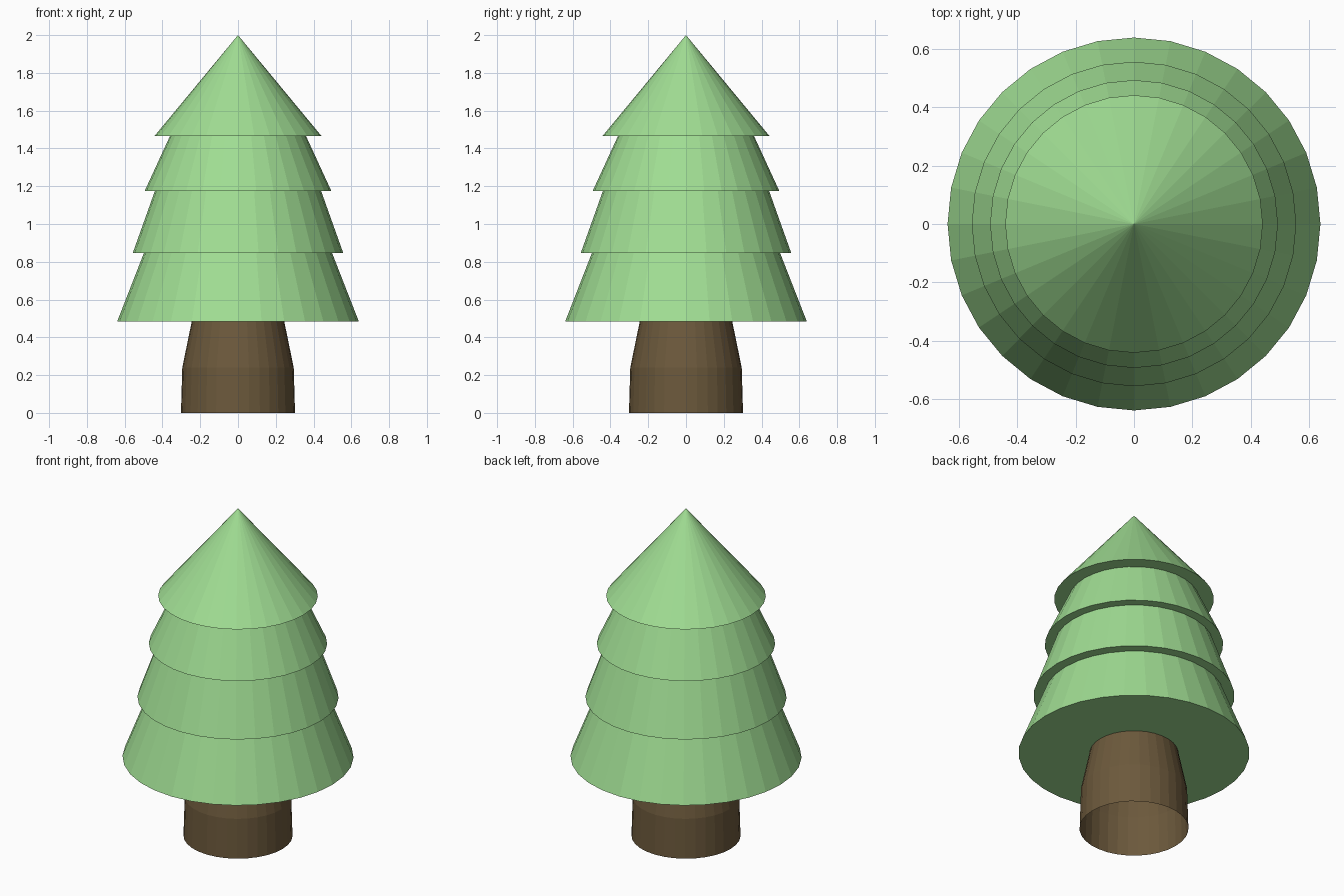
import bpy, bmesh
from math import sin, cos, tau

if "Cube" in bpy.data.objects:
    bpy.data.objects.remove(bpy.data.objects["Cube"])

SIDES = 32


def lathe(name, profile, color):
    """Revolve (radius, z) points around z; radius 0 becomes a single tip."""
    bm = bmesh.new()
    rings = []
    for r, z in profile:
        if r == 0:
            rings.append([bm.verts.new((0, 0, z))] * SIDES)
        else:
            rings.append([bm.verts.new((r * cos(tau * i / SIDES), r * sin(tau * i / SIDES), z))
                          for i in range(SIDES)])
    for low, high in zip(rings, rings[1:]):
        for i in range(SIDES):
            j = (i + 1) % SIDES
            corners = dict.fromkeys((low[i], low[j], high[j], high[i]))
            bm.faces.new(list(corners))
    mesh = bpy.data.meshes.new(name)
    bm.to_mesh(mesh)
    bm.free()
    mat = bpy.data.materials.new(name + "_color")
    mat.diffuse_color = (*color, 1)
    mat.use_nodes = True
    mat.node_tree.nodes["Principled BSDF"].inputs["Base Color"].default_value = mat.diffuse_color
    mesh.materials.append(mat)
    obj = bpy.data.objects.new(name, mesh)
    bpy.context.collection.objects.link(obj)
    return obj


# Trunk, open underneath, tapering into the foliage
lathe("trunk", [(0.302, 0), (0.295, 0.24), (0.245, 0.483)], (0.15, 0.10, 0.045))

# Foliage tiers: (skirt radius, skirt height, radius and height at the top of the tier)
tiers = [(0.64, 0.483, 0.498, 0.847),
         (0.557, 0.847, 0.44, 1.175),
         (0.494, 1.175, 0.36, 1.466),
         (0.442, 1.466, 0, 2.0)]
profile = [(0.245, 0.483)]
for skirt_r, skirt_z, top_r, top_z in tiers:
    profile += [(skirt_r, skirt_z), (top_r, top_z)]
lathe("foliage", profile, (0.35, 0.72, 0.29))
